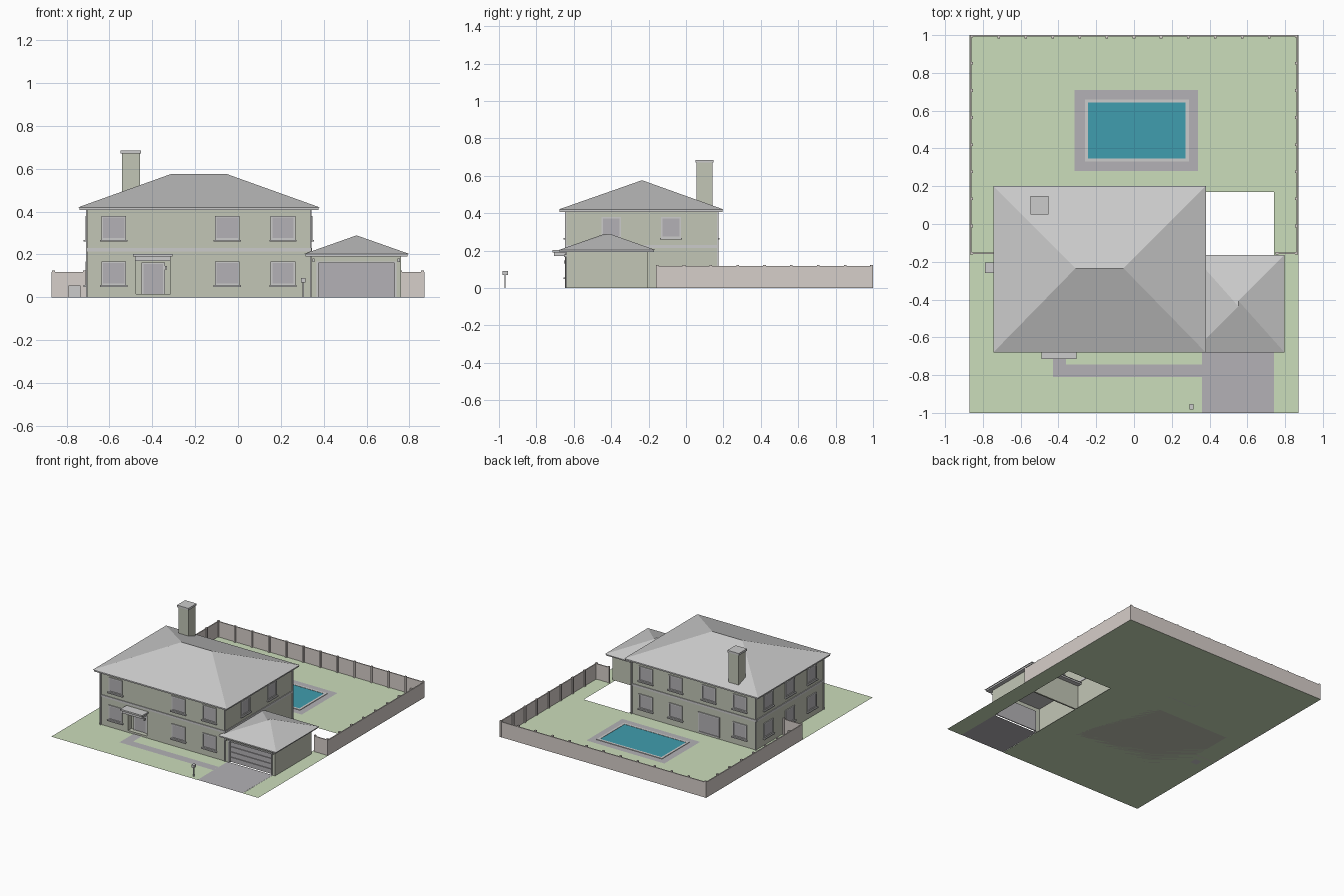
import bpy, bmesh
from mathutils import Matrix, Vector
from math import radians

if "Cube" in bpy.data.objects:
    bpy.data.objects.remove(bpy.data.objects["Cube"])


def material(name, r, g, b):
    m = bpy.data.materials.new(name)
    m.diffuse_color = [(c / 255) ** 2.2 for c in (r, g, b)] + [1]
    m.use_nodes = True
    m.node_tree.nodes["Principled BSDF"].inputs["Base Color"].default_value = m.diffuse_color
    return m


WALL = material("wall_render", 193, 197, 181)
TRIM = material("pale_trim", 222, 222, 218)
GRASS = material("grass", 202, 220, 186)
FENCE = material("fence_wood", 213, 205, 200)
WATER = material("pool_water", 66, 156, 173)
PAVING = material("paving", 178, 176, 180)


def build(name, verts, faces, mat=None):
    me = bpy.data.meshes.new(name)
    me.from_pydata(verts, [], faces)
    if mat:
        me.materials.append(mat)
    ob = bpy.data.objects.new(name, me)
    bpy.context.collection.objects.link(ob)
    return ob


def boxes(name, spans, mat=None, matrix=Matrix()):
    """One object of several boxes, each (x0, x1, y0, y1, z0, z1)."""
    verts, faces = [], []
    for x0, x1, y0, y1, z0, z1 in spans:
        n = len(verts)
        verts += [matrix @ Vector((x, y, z)) for z in (z0, z1)
                  for x, y in ((x0, y0), (x1, y0), (x1, y1), (x0, y1))]
        faces += [[n + i for i in f] for f in ((3, 2, 1, 0), (4, 5, 6, 7), (0, 1, 5, 4),
                                               (1, 2, 6, 5), (2, 3, 7, 6), (3, 0, 4, 7))]
    return build(name, verts, faces, mat)


def flat(name, rects, z, mat):
    verts, faces = [], []
    for x0, x1, y0, y1 in rects:
        n = len(verts)
        verts += [(x0, y0, z), (x1, y0, z), (x1, y1, z), (x0, y1, z)]
        faces.append((n, n + 1, n + 2, n + 3))
    return build(name, verts, faces, mat)


def hip_roof(name, x0, x1, y0, y1, z, ridge_a, ridge_b):
    build(name, [(x0, y0, z), (x1, y0, z), (x1, y1, z), (x0, y1, z), ridge_a, ridge_b],
          [(0, 1, 5, 4), (1, 2, 5), (2, 3, 4, 5), (3, 0, 4), (3, 2, 1, 0)])


def opening(name, matrix, w, z0, z1, sill=True):
    """Framed window or door; local x runs along the wall, -y points outwards."""
    h, t = w / 2, 0.008
    frame = [(-h, -h + t, -.007, .002, z0, z1), (h - t, h, -.007, .002, z0, z1),
             (-h + t, h - t, -.007, .002, z1 - t, z1), (-h + t, h - t, -.007, .002, z0, z0 + t)]
    if sill:
        frame.append((-h - .006, h + .006, -.015, .002, z0 - .008, z0))
    boxes(name + "_frame", frame, TRIM, matrix)
    boxes(name + "_glass", [(-h + t, h - t, -.002, .001, z0 + t, z1 - t)], PAVING, matrix)


def on_wall(x, y, angle):
    return Matrix.Translation((x, y, 0)) @ Matrix.Rotation(radians(angle), 4, 'Z')


# lawn with the drive and garage strip left open
flat("lawn", [(-.87, .36, -1, 1), (.36, .74, .17, 1), (.74, .87, -1, 1)], 0, GRASS)
flat("driveway", [(.36, .74, -1, -.64)], 0.001, PAVING)
flat("front_path", [(-.43, .36, -.81, -.745), (-.43, -.36, -.745, -.64)], 0.002, PAVING)

# pool
flat("pool_terrace", [(-.315, .34, .28, .71)], .002, PAVING)
boxes("pool_coping", [(-.26, .29, .33, .348, 0, .006), (-.26, .29, .642, .66, 0, .006),
                      (-.26, -.243, .348, .642, 0, .006), (.273, .29, .348, .642, 0, .006)], TRIM)
flat("pool_water", [(-.243, .273, .348, .642)], .004, WATER)

# house walls with recessed porch
house = boxes("house_walls", [(-.705, .34, -.64, .165, 0, .415)], WALL)
cutter = boxes("porch_cutter", [(-.475, -.315, -.70, -.60, .015, .17)], WALL)
cutter.hide_render = True
cutter.hide_viewport = True
mod = house.modifiers.new("porch", 'BOOLEAN')
mod.operation, mod.object, mod.solver = 'DIFFERENCE', cutter, 'EXACT'
boxes("front_door", [(-.44, -.35, -.606, -.598, .015, .155)], PAVING)
boxes("front_door_frame", [(-.45, -.44, -.61, -.598, .015, .163),
                           (-.35, -.34, -.61, -.598, .015, .163),
                           (-.44, -.35, -.61, -.598, .155, .163)], TRIM)
boxes("door_canopy", [(-.49, -.305, -.715, -.635, .19, .202),
                      (-.48, -.315, -.705, -.635, .17, .19)], TRIM)
boxes("porch_lamp", [(-.341, -.331, -.652, -.638, .13, .147)])

# string course around the house
boxes("string_course", [(-.709, .344, -.645, -.638, .214, .23), (-.709, .344, .163, .17, .214, .23),
                        (-.71, -.703, -.638, .163, .214, .23), (.338, .345, -.638, .163, .214, .23)],
      TRIM)

# main roof, gutters and downpipes
boxes("eaves", [(-.74, .375, -.675, .195, .407, .42)], TRIM)
hip_roof("main_roof", -.745, .38, -.68, .20, .42, (-.31, -.235, .576), (-.055, -.235, .576))
boxes("downpipes", [(x - .004, x + .004, y - .004, y + .004, 0, .41)
                    for x in (-.705, .34) for y in (-.644, .169)])

# chimney
boxes("chimney_stack", [(-.542, -.458, .057, .141, .40, .672)], WALL)
boxes("chimney_cap", [(-.548, -.452, .05, .148, .67, .685)], TRIM)

# windows
UPPER, LOWER = (.268, .38), (.057, .168)
for i, x in enumerate((-.58, -.05, .21)):
    for label, (a, b) in (("upper", UPPER), ("lower", LOWER)):
        opening(f"front_{label}_window_{i}", on_wall(x, -.64, 0), .115, a, b)
for i, y in enumerate((-.40, -.08)):
    opening(f"right_upper_window_{i}", on_wall(.34, y, 90), .105, *UPPER)
for i, y in enumerate((-.50, -.24, .02)):
    for label, (a, b) in (("upper", UPPER), ("lower", LOWER)):
        opening(f"left_{label}_window_{i}", on_wall(-.705, y, -90), .11, a, b)
for i, x in enumerate((.22, -.03, -.31, -.57)):
    opening(f"back_upper_window_{i}", on_wall(x, .165, 180), .115, *UPPER)
    if i == 2:
        opening("back_patio_door", on_wall(x, .165, 180), .18, .01, .165, False)
    else:
        opening(f"back_lower_window_{i}", on_wall(x, .165, 180), .115, *LOWER)

# garage: open floor, walls around the door, hip roof
boxes("garage_walls", [(.34, .375, -.64, -.628, 0, .2), (.73, .76, -.64, -.628, 0, .2),
                       (.375, .73, -.64, -.628, .16, .2), (.748, .76, -.628, -.205, 0, .2),
                       (.34, .748, -.217, -.205, 0, .2)], WALL)
boxes("garage_door", [(.375, .73, -.630, -.622, .04 * i + .002, .04 * i + .037)
                      for i in range(4)] + [(.375, .73, -.624, -.62, 0, .16)], PAVING)
boxes("garage_door_trim", [(.366, .376, -.645, -.628, 0, .168), (.729, .739, -.645, -.628, 0, .168),
                           (.376, .729, -.645, -.628, .159, .168)], TRIM)
boxes("garage_lamps", [(x - .005, x + .005, -.652, -.638, .165, .18) for x in (.352, .75)])
boxes("garage_eaves", [(.315, .79, -.675, -.17, .191, .203)], TRIM)
hip_roof("garage_roof", .31, .797, -.68, -.163, .203, (.553, -.436, .289), (.553, -.407, .289))

# garden fence with posts
boxes("fence_panels", [(-.869, -.861, -.16, 1, 0, .117), (.861, .869, -.16, 1, 0, .117),
                       (-.861, .861, .992, 1, 0, .117), (-.861, -.705, -.16, -.152, 0, .117),
                       (.75, .861, -.16, -.152, 0, .117)], FENCE)
posts = [(s * .86, -.154 + .1435 * i) for s in (-1, 1) for i in range(9)]
posts += [(-.86 + .1433 * i, .99) for i in range(1, 12)] + [(.757, -.154), (-.715, -.154)]
boxes("fence_posts", [(x - .007, x + .007, y - .007, y + .007, 0, .124) for x, y in posts], FENCE)

# air conditioner and mailbox
boxes("air_conditioner", [(-.79, -.735, -.26, -.205, 0, .056)])
boxes("mailbox_post", [(.302, .308, -.97, -.964, 0, .072)])
boxes("mailbox", [(.294, .316, -.981, -.953, .07, .09)])
